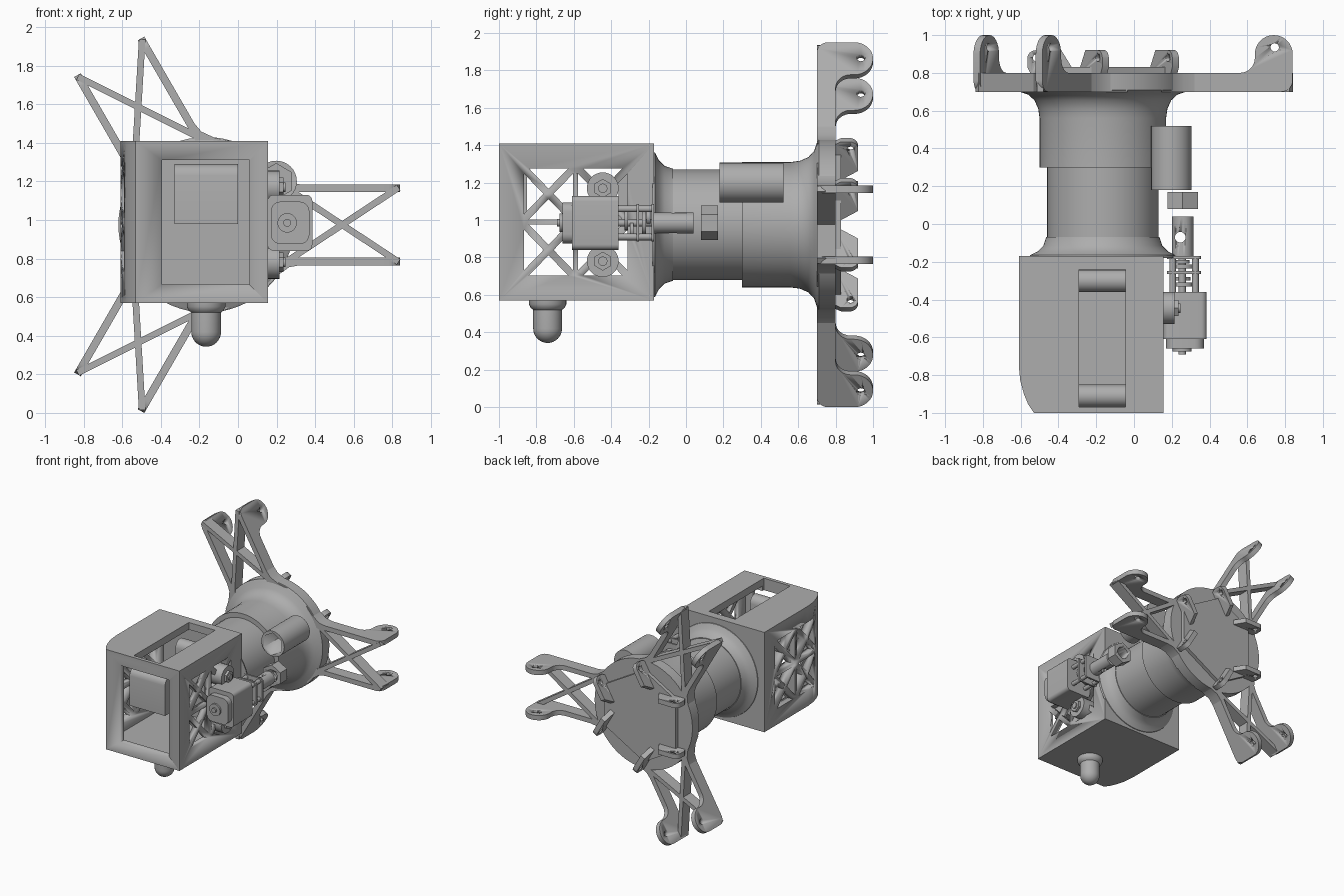
import bpy, bmesh
from math import cos, sin, pi, radians
from mathutils import Matrix, Vector

cube = bpy.data.objects.get("Cube")
if cube:
    bpy.data.objects.remove(cube, do_unlink=True)

grey = bpy.data.materials.new("plain grey")
grey.use_nodes = True
grey.diffuse_color = (0.42, 0.42, 0.42, 1)
grey.node_tree.nodes["Principled BSDF"].inputs["Base Color"].default_value = (0.42, 0.42, 0.42, 1)

CX, CZ = -0.165, 0.975                       # barrel axis
ALONG_Y = Matrix.Rotation(-pi / 2, 4, 'X')   # local z -> world y
ALONG_X = Matrix.Rotation(pi / 2, 4, 'Y')    # local z -> world x
AXIS = {'X': ALONG_X, 'Y': ALONG_Y, 'Z': Matrix()}


def finish(name, bm):
    bmesh.ops.recalc_face_normals(bm, faces=bm.faces)
    for f in bm.faces:
        f.smooth = True
    for e in bm.edges:
        e.smooth = len(e.link_faces) == 2 and e.calc_face_angle(0) < radians(32)
    me = bpy.data.meshes.new(name)
    bm.to_mesh(me)
    bm.free()
    me.materials.append(grey)
    return link(name, me)


def link(name, me, matrix=Matrix()):
    ob = bpy.data.objects.new(name, me)
    ob.matrix_world = matrix
    bpy.context.collection.objects.link(ob)
    return ob


def add_prism(bm, pts, z0, z1, matrix):
    low = [bm.verts.new(matrix @ Vector((u, v, z0))) for u, v in pts]
    high = [bm.verts.new(matrix @ Vector((u, v, z1))) for u, v in pts]
    bm.faces.new(low)
    bm.faces.new(high)
    for i in range(len(pts)):
        j = (i + 1) % len(pts)
        bm.faces.new((low[i], low[j], high[j], high[i]))


def prism(name, pts, z0, z1, matrix=Matrix()):
    bm = bmesh.new()
    add_prism(bm, pts, z0, z1, matrix)
    return finish(name, bm)


def box(name, x0, x1, y0, y1, z0, z1):
    return prism(name, [(x0, y0), (x1, y0), (x1, y1), (x0, y1)], z0, z1)


def arc(cx, cy, r, a0, a1, n=8):
    angles = [radians(a0 + (a1 - a0) * i / n) for i in range(n + 1)]
    return [(cx + r * cos(a), cy + r * sin(a)) for a in angles]


def rounded(w, h, r):
    return [p for sx, sy, a in ((1, 1, 0), (-1, 1, 90), (-1, -1, 180), (1, -1, 270))
            for p in arc(sx * (w / 2 - r), sy * (h / 2 - r), r, a, a + 90, 5)]


def lathe(name, profile, centre, axis, n=48, phase=0.0):
    """Turn (radius, height) pairs about an axis through centre."""
    bm = bmesh.new()
    m = Matrix.Translation(centre) @ AXIS[axis]
    rings = [[bm.verts.new(m @ Vector((r * cos(phase + 2 * pi * i / n), r * sin(phase + 2 * pi * i / n), h)))
              for i in range(n)] for r, h in profile]
    for a, b in zip(rings, rings[1:]):
        for i in range(n):
            bm.faces.new((a[i], a[(i + 1) % n], b[(i + 1) % n], b[i]))
    bm.faces.new(rings[0])
    bm.faces.new(rings[-1])
    return finish(name, bm)


def cyl(name, r, centre, axis, h0, h1, n=32, phase=0.0):
    return lathe(name, [(r, h0), (r, h1)], centre, axis, n, phase)


def cut(ob, *cutters):
    for c in cutters:
        mod = ob.modifiers.new("cut", 'BOOLEAN')
        mod.operation, mod.solver, mod.object = 'DIFFERENCE', 'EXACT', c
    bpy.context.view_layer.update()
    me = bpy.data.meshes.new_from_object(ob.evaluated_get(bpy.context.evaluated_depsgraph_get()))
    ob.modifiers.clear()
    ob.data = me
    for c in cutters:
        bpy.data.objects.remove(c, do_unlink=True)
    return ob


# Housing: hollow box with one curved corner, front and top openings, truss sides
plan = [(-0.53, -1), (0.155, -1), (0.155, -0.17), (-0.61, -0.17), (-0.61, -0.75),
        (-0.602, -0.83), (-0.583, -0.9), (-0.56, -0.955)]
housing = prism("housing", plan, 0.57, 1.41)
truss = bmesh.new()
for cy in (-0.735, -0.445):
    for cz in (0.84, 1.14):
        corners = [(-1, -1), (1, -1), (1, 1), (-1, 1)]
        for i in range(4):
            tri = [Vector((cy, cz))] + [Vector((cy + 0.145 * a, cz + 0.15 * b))
                                        for a, b in (corners[i], corners[(i + 1) % 4])]
            mid = sum(tri, Vector((0, 0))) / 3
            # prism built in (y, z), pushed through x
            add_prism(truss, [mid + (p - mid) * 0.72 for p in tri], -0.8, 0.4,
                      Matrix(((0, 0, 1, 0), (1, 0, 0, 0), (0, 1, 0, 0), (0, 0, 0, 1))))
cut(housing, box("cavity", -0.54, 0.11, -0.95, -0.22, 0.62, 1.35),
    box("front_opening", -0.395, 0.06, -1.1, -0.9, 0.665, 1.31),
    box("top_opening", -0.29, -0.045, -0.97, -0.24, 1.3, 1.5),
    finish("truss_openings", truss))

# Rounded upright blocks inside the housing
for name, y in (("front_block", -0.91), ("rear_block", -0.3)):
    side = [(y - 0.06, 0.98), (y + 0.06, 0.98)] + arc(y, 1.23, 0.06, 0, 180)
    prism(name, side, -0.33, 0, Matrix(((0, 0, 1, 0), (1, 0, 0, 0), (0, 1, 0, 0), (0, 0, 0, 1))))

# Domed foot under the housing
lathe("foot", [(0.1, 0.58), (0.1, 0.55), (0.09, 0.53), (0.077, 0.52)]
      + [(max(x, 0.002), z) for x, z in arc(0, 0.42, 0.077, 0, -90)], (CX, -0.74, 0), 'Z', 32)

# Barrel with flared ends, stepped middle and rear flange
lathe("barrel", [(0.39, -0.18), (0.385, -0.165), (0.345, -0.145), (0.315, -0.115), (0.3, -0.07),
                 (0.295, -0.07), (0.295, 0.3), (0.335, 0.3), (0.335, 0.56), (0.342, 0.61),
                 (0.362, 0.655), (0.395, 0.685), (0.44, 0.7), (0.455, 0.71), (0.455, 0.8)],
      (CX, 0, CZ), 'Y', 64)

# Leg blade with a turned-up drilled end, in (radius, y)
blade = ([(0.35, 0.7), (0.9, 0.7)] + arc(0.945, 0.76, 0.06, -90, 0) + arc(0.905, 0.9, 0.1, 0, 180, 16)
         + arc(0.725, 0.88, 0.08, 0, -90) + [(0.35, 0.8)])
leg = cut(prism("leg", blade, -0.02, 0.02), cyl("leg_hole", 0.022, (0.91, 0.935, 0), 'Z', -1, 1))
lug_side = [(0.14, 0.79), (0.38, 0.79), (0.4, 0.83)] + arc(0.355, 0.875, 0.045, 0, 90) + [(0.22, 0.92)]
lug = cut(prism("lug", lug_side, -0.02, 0.02), cyl("lug_hole", 0.02, (0.35, 0.88, 0), 'Z', -1, 1))
gusset = prism("leg_gusset", [(0.31, 0.33), (0.36, 0.27), (0.43, 0.22), (0.54, 0.2), (0.36, 0.17)],
               0.7, 0.8, Matrix(((1, 0, 0, 0), (0, 0, 1, 0), (0, 1, 0, 0), (0, 0, 0, 1))))
brace = box("brace", -0.35, 0.35, 0.7, 0.8, -0.017, 0.017)

pad = []
for k in range(3):
    turn = Matrix.Translation((CX, 0, CZ)) @ Matrix.Rotation(-2 * pi / 3 * k, 4, 'Y')
    between = turn @ Matrix.Rotation(-pi / 3, 4, 'Y')
    for s in (-1, 1):
        link("leg", leg.data, turn @ Matrix.Translation((0, 0, 0.19 * s)))
        link("leg_gusset", gusset.data, turn @ Matrix.Diagonal((1, 1, s, 1)))
        link("brace", brace.data, turn @ Matrix.Translation((0.705, 0, 0))
             @ Matrix.Rotation(0.583 * s, 4, 'Y'))
        link("lug", lug.data, between @ Matrix.Translation((0, 0, 0.214 * s)))
        p = between @ Vector((0.32, 0, 0.214 * s))
        pad.append((p.x, -p.z))
for ob in (leg, lug, gusset, brace):
    bpy.data.objects.remove(ob, do_unlink=True)
pad.sort(key=lambda p: Vector((p[0] - CX, p[1] + CZ)).angle_signed(Vector((1, 0))))
prism("rear_pad", pad, 0.79, 0.83, ALONG_Y)

# Motor on the side of the housing
MX, MZ = 0.27, 0.985
motor = Matrix.Translation((MX, 0, MZ)) @ ALONG_Y
prism("motor_body", rounded(0.23, 0.29, 0.03), -0.61, -0.36, motor)
prism("motor_cap", rounded(0.2, 0.22, 0.05), -0.66, -0.6, motor)
cyl("motor_cap_ring", 0.05, (0.255, 0, MZ), 'Y', -0.675, -0.65)
cyl("motor_peg", 0.02, (0.255, 0, MZ), 'Y', -0.69, -0.65, 16)
for s in (-1, 1):
    z = CZ + 0.195 * s
    cyl("mount_ear", 0.085, (0, -0.445, z), 'X', 0.1, 0.215)
    cyl("mount_nut", 0.05, (0, -0.445, z), 'X', 0.2, 0.235, 6)
    cyl("mount_bolt", 0.025, (0, -0.445, z), 'X', 0.2, 0.245, 16)
    box("mount_arm", 0.15, 0.2, -0.49, -0.4, min(z, CZ), max(z, CZ))

# Gear train between motor and shaft
for y in (-0.265, -0.185):
    prism("gear_plate", rounded(0.18, 0.2, 0.02), y, y + 0.015, Matrix.Translation((0.265, 0, MZ)) @ ALONG_Y)
for dx, dz in ((-0.06, 0.075), (0.06, 0.075), (-0.06, -0.075), (0.06, -0.075)):
    cyl("gear_post", 0.018, (0.265 + dx, 0, MZ + dz), 'Y', -0.37, -0.17, 12)
for y, r, dz in ((-0.33, 0.06, 0.02), (-0.3, 0.045, -0.04), (-0.235, 0.065, 0), (-0.21, 0.04, 0.03)):
    cyl("gear", r, (0.255, 0, MZ + dz), 'Y', y, y + 0.02, 20)
cyl("gear_axle", 0.02, (0.255, 0, MZ), 'Y', -0.37, -0.15, 16)

# Output shaft, nut and hex-bored tube
cut(cyl("shaft", 0.056, (0.258, 0, MZ), 'Y', -0.17, 0.04),
    cyl("shaft_hole", 0.028, (0.245, -0.07, 0), 'Z', 0.5, 1.5))
cut(cyl("nut", 0.092, (0.258, 0, MZ), 'Y', 0.08, 0.17, 6, pi / 6),
    cyl("nut_bore", 0.05, (0.258, 0, MZ), 'Y', 0, 0.3))
cut(cyl("tube", 0.107, (0.198, 0, 1.2), 'Y', 0.18, 0.52),
    cyl("tube_bore", 0.092, (0.198, 0, 1.2), 'Y', 0.1, 0.46, 6, pi / 6))
